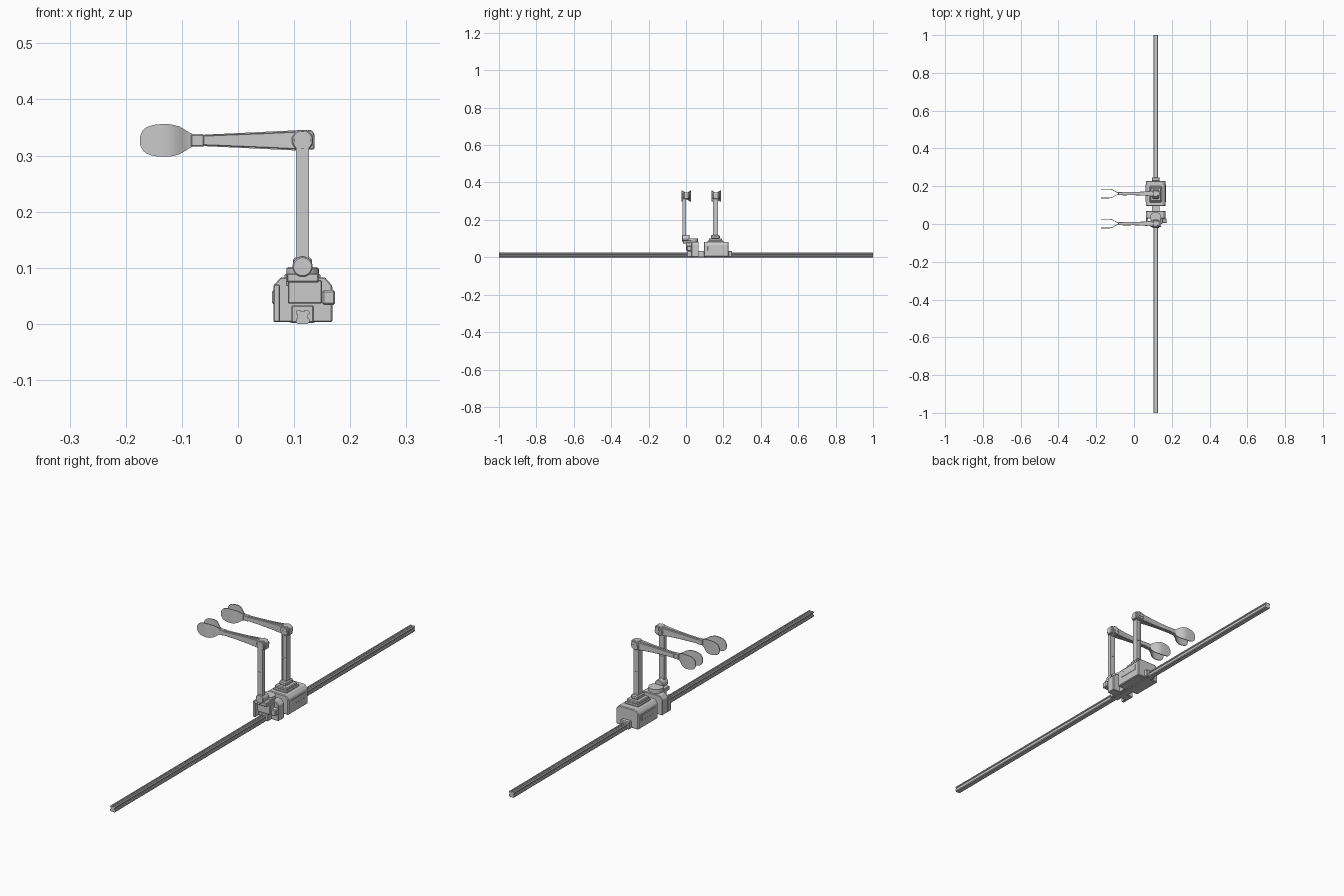
import bpy, bmesh, math
from mathutils import Vector

if "Cube" in bpy.data.objects:
    bpy.data.objects.remove(bpy.data.objects["Cube"])

RX = 0.115      # rail and column centre line
EZ = 0.327      # arm height


def finish(name, bm, bevel=0.0, smooth=False):
    bmesh.ops.recalc_face_normals(bm, faces=bm.faces)
    me = bpy.data.meshes.new(name)
    bm.to_mesh(me)
    bm.free()
    ob = bpy.data.objects.new(name, me)
    bpy.context.collection.objects.link(ob)
    if bevel:
        m = ob.modifiers.new("bevel", 'BEVEL')
        m.width = bevel
        m.segments = 1
    if smooth:
        bpy.context.view_layer.objects.active = ob
        ob.select_set(True)
        bpy.ops.object.shade_smooth_by_angle(angle=math.radians(35))
        ob.select_set(False)
    return ob


def loft(name, rings, bevel=0.0, smooth=False):
    """Closed solid through a list of equal-length rings of points."""
    bm = bmesh.new()
    rs = [[bm.verts.new(p) for p in r] for r in rings]
    n = len(rs[0])
    for a, b in zip(rs, rs[1:]):
        for i in range(n):
            bm.faces.new((a[i], a[(i + 1) % n], b[(i + 1) % n], b[i]))
    bm.faces.new(rs[0])
    bm.faces.new(rs[-1])
    return finish(name, bm, bevel, smooth)


def extrude_y(name, pts, y0, y1, bevel=0.0):
    return loft(name, [[(x, y, z) for x, z in pts] for y in (y0, y1)], bevel)


def box(name, x0, x1, y0, y1, z0, z1, bevel=0.0):
    return extrude_y(name, [(x0, z0), (x1, z0), (x1, z1), (x0, z1)], y0, y1, bevel)


def cyl(name, c, r, half, axis, n=32, bevel=0.0):
    a = Vector(axis)
    u = Vector((1, 0, 0)) if abs(a.x) < 0.5 else Vector((0, 1, 0))
    v = a.cross(u)
    ring = [2 * math.pi * (i + 0.5) / n for i in range(n)]
    return loft(name, [[Vector(c) + a * s + u * r * math.cos(t) + v * r * math.sin(t)
                        for t in ring] for s in (-half, half)], bevel, n > 12)


# Grooved rail: half profile, mirrored about the centre line
half = [(0.009, 0.0), (0.012, 0.003), (0.012, 0.009), (0.009, 0.011), (0.009, 0.016),
        (0.012, 0.018), (0.012, 0.022), (0.009, 0.025), (0.004, 0.025), (0.003, 0.022)]
prof = [(RX + x, z) for x, z in half] + [(RX - x, z) for x, z in reversed(half)]
extrude_y("rail", prof, -1, 1)

# Clamp housings with chamfered shoulders
shell = [(0.063, 0.003), (0.168, 0.003), (0.168, 0.068), (0.155, 0.083),
         (0.076, 0.083), (0.063, 0.068)]
extrude_y("fixed_housing", shell, 0.096, 0.228, 0.003)
box("fixed_housing_waist", 0.061, 0.169, 0.115, 0.21, 0.035, 0.06, 0.002)
extrude_y("slider_housing", shell, 0.03, 0.068, 0.002)
box("slider_front_block", 0.089, 0.15, 0.0, 0.032, 0.036, 0.078, 0.002)
box("slider_shoe", 0.095, 0.135, 0.006, 0.032, 0.002, 0.033, 0.002)
box("slider_side_plate", 0.063, 0.075, 0.008, 0.032, 0.003, 0.07, 0.002)
box("slider_knob", 0.15, 0.173, 0.004, 0.03, 0.034, 0.06, 0.003)
box("link_block", 0.094, 0.136, 0.066, 0.098, 0.002, 0.034)
box("end_block", 0.094, 0.136, 0.226, 0.247, 0.002, 0.034, 0.003)

# Stepped collars under the columns
box("fixed_collar_lower", 0.083, 0.147, 0.115, 0.2, 0.08, 0.09, 0.003)
box("fixed_collar_upper", 0.086, 0.144, 0.122, 0.192, 0.088, 0.101, 0.003)
box("fixed_column_foot", 0.098, 0.132, 0.133, 0.181, 0.1, 0.118, 0.004)
cyl("slider_collar", (RX, 0.035, 0.084), 0.029, 0.016, (0, 0, 1))
box("slider_bracket", 0.087, 0.144, -0.016, 0.034, 0.074, 0.09, 0.002)
cyl("slider_pivot", (RX, -0.002, 0.102), 0.018, 0.02, (0, 1, 0), 32, 0.002)


def column(name, y, w, z0):
    """Column with a shallow channel on its front and back faces."""
    h, x, g = w / 2, 0.0115, 0.002
    sec = []
    for s in (1, -1):
        sec += [(s * x, -s * h), (s * x, s * h), (s * (x - .004), s * h),
                (s * (x - .004), s * (h - g)), (-s * (x - .004), s * (h - g)),
                (-s * (x - .004), s * h)]
    loft(name, [[(RX + a, y + b, z) for a, b in sec] for z in (z0, EZ - 0.012)])
    box(name + "_band", RX - x + .001, RX + x - .001, y - h + .0005, y + h - .0005,
        0.211, 0.214)


def jaw(name, y, side):
    """One flat oval gripping plate, curving in to the neck."""
    prof = [(-0.080, .005, .011), (-0.088, .007, .015), (-0.096, .011, .020),
            (-0.104, .016, .0245), (-0.113, .021, .0272), (-0.122, .0238, .0288),
            (-0.132, .025, .0292), (-0.145, .025, .0285), (-0.155, .025, .0265),
            (-0.163, .025, .0235), (-0.169, .025, .0185), (-0.173, .025, .012),
            (-0.175, .025, .005)]
    t = 0.0035
    rings = [[(x, y + side * (o - t), EZ - h), (x, y + side * o, EZ - h),
              (x, y + side * o, EZ + h), (x, y + side * (o - t), EZ + h)]
             for x, o, h in prof]
    loft(name, rings, 0, True)


def arm(name, y):
    # elbow hub with crossed ribs on both caps
    cyl(name + "_elbow", (RX, y, EZ), 0.0195, 0.017, (0, 1, 0), 12, 0.002)
    cyl(name + "_elbow_cap", (RX, y, EZ), 0.0155, 0.0195, (0, 1, 0))
    for i, (a, b) in enumerate(((0.0155, 0.003), (0.003, 0.0155))):
        box(f"{name}_cap_rib_{i}", RX - a, RX + a, y - 0.0205, y + 0.0205, EZ - b, EZ + b)
    # elbow cover and tapered beam
    extrude_y(name + "_elbow_cover", [(RX - .014, EZ - .018), (RX + .021, EZ - .016),
              (RX + .021, EZ + .013), (RX + .015, EZ + .019), (RX - .014, EZ + .018)],
              y - 0.012, y + 0.012, 0.002)
    loft(name + "_beam", [[(x, y - w, EZ - h), (x, y + w, EZ - h),
                           (x, y + w, EZ + h), (x, y - w, EZ + h)]
                          for x, w, h in ((0.11, .0155, .016), (0.05, .0105, .013),
                                          (0.0, .0085, .011), (-0.062, .009, .0085))], 0.001)
    # raised flange ribs along the top and bottom of the beam
    for s, tag in ((1, "top"), (-1, "bottom")):
        loft(f"{name}_beam_rib_{tag}",
             [[(x, y - .004, EZ + s * h), (x, y + .004, EZ + s * h),
               (x, y + .004, EZ + s * (h - .004)), (x, y - .004, EZ + s * (h - .004))]
              for x, h in ((0.105, .018), (-0.06, .0102))])
    box(name + "_neck", -0.084, -0.06, y - .0085, y + .0085, EZ - .011, EZ + .011, 0.002)
    for s, tag in ((1, "back"), (-1, "front")):
        jaw(f"{name}_jaw_{tag}", y, s)


column("slider_column", -0.009, 0.017, 0.1)
arm("slider_arm", 0.002)
column("fixed_column", 0.157, 0.026, 0.11)
arm("fixed_arm", 0.161)
